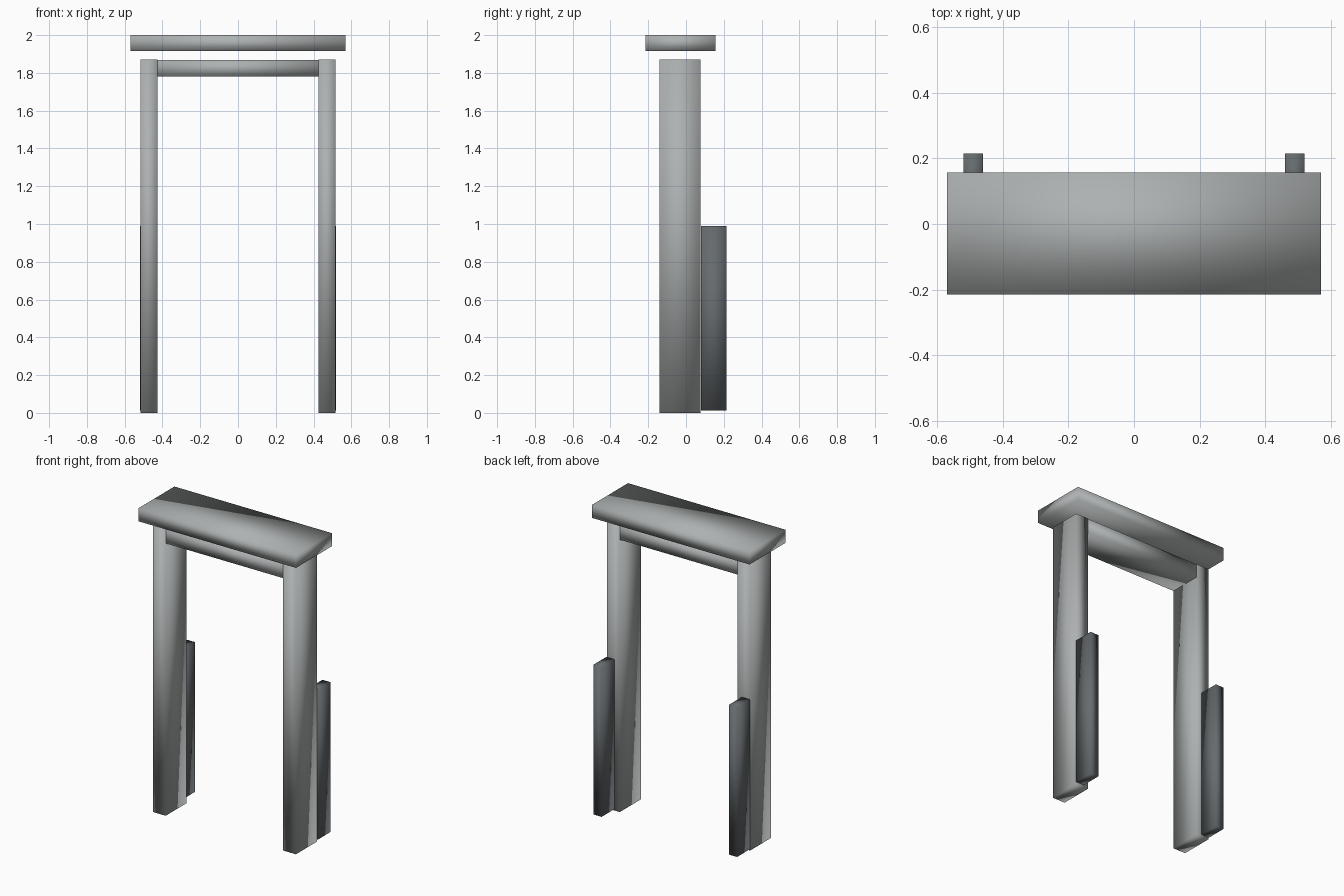
import bpy
from mathutils import Vector

cube = bpy.data.objects.get("Cube")
if cube:
    bpy.data.objects.remove(cube, do_unlink=True)


def make_material(name, colour):
    mat = bpy.data.materials.new(name)
    mat.use_nodes = True
    mat.diffuse_color = (*colour, 1)
    mat.node_tree.nodes["Principled BSDF"].inputs["Base Color"].default_value = (*colour, 1)
    return mat


stone = make_material("pale grey stone", (0.42, 0.44, 0.44))
dark_stone = make_material("dark grey stone", (0.13, 0.145, 0.155))


def box(name, low, high, mat):
    """Softly shaded block between two opposite corners."""
    low, high = Vector(low), Vector(high)
    bpy.ops.mesh.primitive_cube_add(size=1, location=(low + high) / 2)
    obj = bpy.context.object
    obj.name = name
    obj.scale = high - low
    bpy.ops.object.transform_apply(location=False, rotation=False, scale=True)
    bpy.ops.object.shade_smooth()
    obj.data.materials.append(mat)
    return obj


# Pillars with a shorter buttress behind each
for side, s in (("left", 1), ("right", -1)):
    box(f"{side}_pillar", (min(s * 0.425, s * 0.517), -0.14, 0),
        (max(s * 0.425, s * 0.517), 0.077, 1.87), stone)
    box(f"{side}_rear_buttress", (min(s * 0.46, s * 0.52), 0.08, 0.012),
        (max(s * 0.46, s * 0.52), 0.215, 0.99), dark_stone)

# Lintel between the pillars
box("lintel", (-0.428, -0.139, 1.78), (0.428, 0.076, 1.869), stone)

# Overhanging cap slab, floating just above the lintel
box("cap_slab", (-0.57, -0.215, 1.915), (0.57, 0.157, 2), stone)
